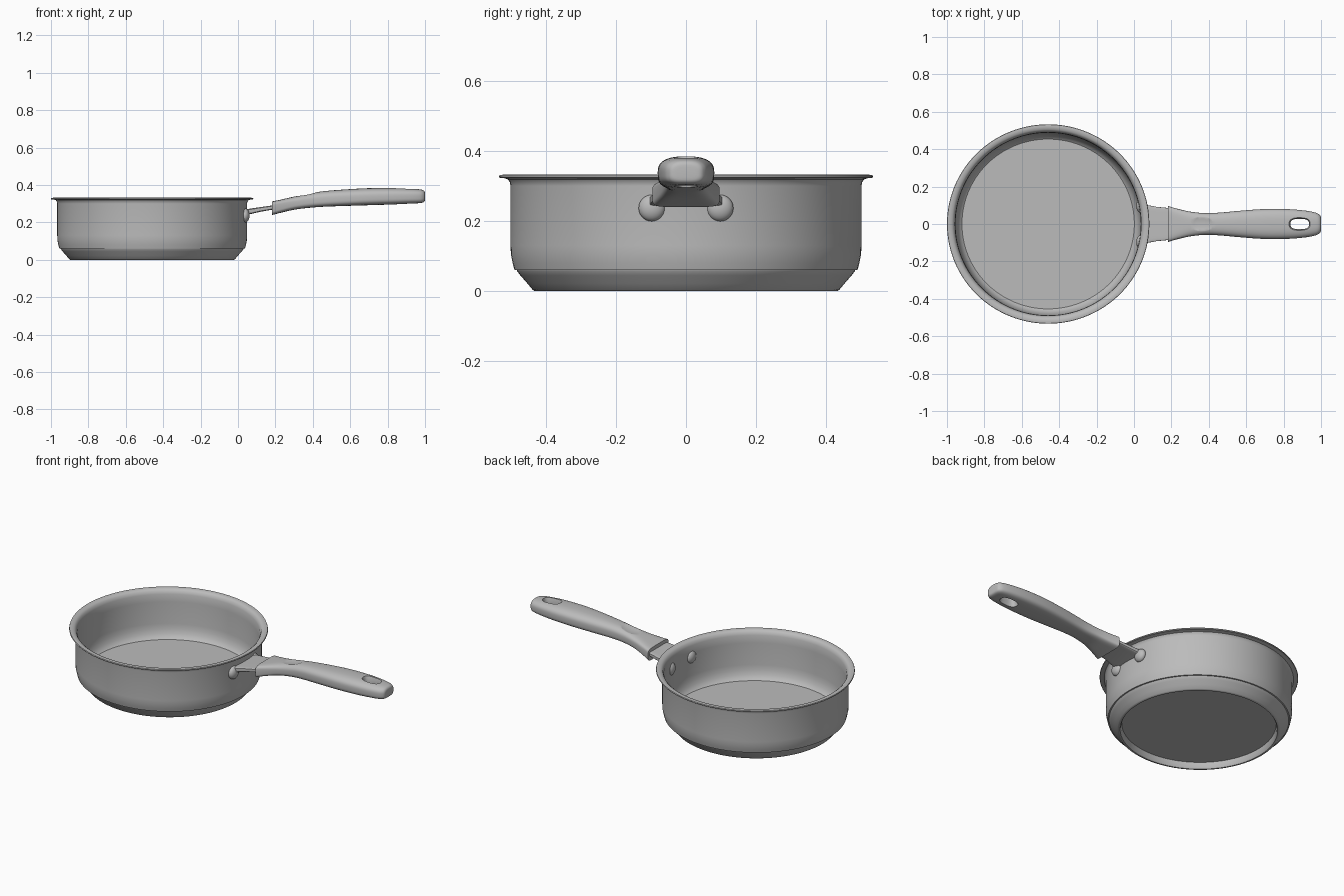
import bpy, bmesh
from math import sin, cos, pi, copysign
from mathutils import Vector, Matrix

cube = bpy.data.objects.get("Cube")
if cube:
    bpy.data.objects.remove(cube, do_unlink=True)

steel = bpy.data.materials.new("brushed_grey")
steel.use_nodes = True
GREY = (0.5, 0.5, 0.5, 1)
steel.diffuse_color = GREY
steel.node_tree.nodes["Principled BSDF"].inputs["Base Color"].default_value = GREY


def finish(name, bm):
    bmesh.ops.recalc_face_normals(bm, faces=bm.faces)
    mesh = bpy.data.meshes.new(name)
    bm.to_mesh(mesh)
    bm.free()
    mesh.materials.append(steel)
    obj = bpy.data.objects.new(name, mesh)
    bpy.context.collection.objects.link(obj)
    return obj


def loft(name, rings):
    """Skin a closed solid over equal rings of points."""
    bm = bmesh.new()
    loops = [[bm.verts.new(p) for p in ring] for ring in rings]
    for a, b in zip(loops, loops[1:]):
        for i in range(len(a)):
            j = (i + 1) % len(a)
            bm.faces.new((a[i], a[j], b[j], b[i]))
    bm.faces.new(loops[0])
    bm.faces.new(loops[-1])
    return finish(name, bm)


def oval(a, b, power, count=48, flat=0):
    """Superellipse outline as (u, v) pairs; flat squares off the lower half."""
    pts = []
    for i in range(count):
        t = 2 * pi * i / count
        c, s = cos(t), sin(t)
        e = 2 / (power + (flat if s < 0 else 0))
        pts.append((a * copysign(abs(c) ** e, c), b * copysign(abs(s) ** e, s)))
    return pts


def spline(stations, steps=4):
    """Smooth the stations with a Catmull-Rom curve."""
    p = [Vector(s) for s in stations]
    p = [p[0]] + p + [p[-1]]
    out = []
    for a, b, c, d in zip(p, p[1:], p[2:], p[3:]):
        for k in range(steps):
            t = k / steps
            out.append(b + (c - a) * t / 2 + (a * 2 - b * 5 + c * 4 - d) * t * t / 2
                       + (b * 3 - a - c * 3 + d) * t ** 3 / 2)
    return out + [p[-1]]


def activate(obj):
    bpy.ops.object.select_all(action='DESELECT')
    obj.select_set(True)
    bpy.context.view_layer.objects.active = obj


def smooth(obj):
    activate(obj)
    bpy.ops.object.shade_smooth_by_angle(angle=0.6)


def cut(obj, cutter):
    activate(obj)
    mod = obj.modifiers.new("cut", 'BOOLEAN')
    mod.operation, mod.solver, mod.object = 'DIFFERENCE', 'EXACT', cutter
    bpy.ops.object.modifier_apply(modifier=mod.name)
    bpy.data.objects.remove(cutter, do_unlink=True)


def dome(name, centre, radii, tilt=0):
    bm = bmesh.new()
    place = Matrix.Translation(centre) @ Matrix.Rotation(tilt, 4, 'Y')
    bmesh.ops.create_uvsphere(bm, u_segments=32, v_segments=16, radius=1,
                              matrix=place @ Matrix.Diagonal((*radii, 1)))
    return finish(name, bm)


# Pan body: recessed underside, foot, outer wall, rim, inner wall and floor
CX = -0.459
profile = [(0.414, 0.037), (0.418, 0.008), (0.423, 0), (0.431, 0), (0.437, 0.004),
           (0.452, 0.022), (0.472, 0.045), (0.481, 0.057), (0.482, 0.06), (0.489, 0.061),
           (0.494, 0.08), (0.499, 0.105), (0.5, 0.13), (0.5, 0.3), (0.502, 0.311),
           (0.508, 0.319), (0.518, 0.322), (0.531, 0.323), (0.533, 0.326), (0.531, 0.331),
           (0.522, 0.332), (0.507, 0.33), (0.497, 0.322), (0.49, 0.305), (0.488, 0.26),
           (0.487, 0.13), (0.483, 0.1), (0.475, 0.076), (0.464, 0.058), (0.454, 0.05)]
pan = loft("pan_body", [[(CX + 1.015 * u, v, z) for u, v in oval(r, r, 2, 128)]
                        for r, z in profile])
smooth(pan)

# Grip: x, half width, bottom, top, squareness
stations = [(0.183, 0.096, 0.24, 0.312, 5), (0.23, 0.082, 0.252, 0.322, 4),
            (0.3, 0.066, 0.268, 0.338, 3), (0.38, 0.058, 0.278, 0.355, 2.6),
            (0.46, 0.061, 0.284, 0.367, 2.6), (0.57, 0.071, 0.288, 0.376, 2.6),
            (0.7, 0.08, 0.292, 0.383, 2.6), (0.83, 0.079, 0.296, 0.384, 2.6),
            (0.92, 0.071, 0.3, 0.381, 2.6), (0.97, 0.061, 0.303, 0.377, 2.6),
            (0.99, 0.051, 0.307, 0.372, 2.6), (0.998, 0.041, 0.314, 0.364, 2.5),
            (1.0, 0.028, 0.324, 0.354, 2.4)]
rings = []
for x, w, lo, hi, power in spline(stations):
    rings.append([(x, u, (lo + hi) / 2 + v)
                  for u, v in oval(w, (hi - lo) / 2, power, flat=1)])
grip = loft("grip", rings)

# Thumb rest and flared hanging hole
cut(grip, dome("thumb_cutter", (0.362, 0, 0.372), (0.088, 0.075, 0.029), -0.2))
flare = [(0.26, 1.4), (0.3, 1.15), (0.32, 1), (0.352, 1), (0.37, 1.1), (0.385, 1.25), (0.42, 1.5)]
cut(grip, loft("hole_cutter", [[(0.886 + u * (1 + (s - 1) * 0.6), v * s, z)
                                for u, v in oval(0.05, 0.028, 2.6, 40)]
                               for z, s in flare]))
smooth(grip)

# Bracket: plate that widens from grip to pan: x, half width, bottom, top
plate = [(0.039, 0.104, 0.238, 0.27), (0.06, 0.103, 0.243, 0.273),
         (0.12, 0.092, 0.257, 0.282), (0.2, 0.084, 0.271, 0.293)]
bracket = loft("bracket", [[(x, u, (lo + hi) / 2 + v) for u, v in oval(w, (hi - lo) / 2, 8, 32)]
                           for x, w, lo, hi in plate])
smooth(bracket)

# Rivets: large domes outside, small shallow ones inside the wall
for side, label in ((1, "back"), (-1, "front")):
    y = 0.097 * side
    smooth(dome(label + "_rivet", (0.037, y, 0.237), (0.025, 0.038, 0.038)))
    smooth(dome(label + "_inner_rivet", (CX + 0.485, y, 0.237), (0.008, 0.018, 0.018)))
